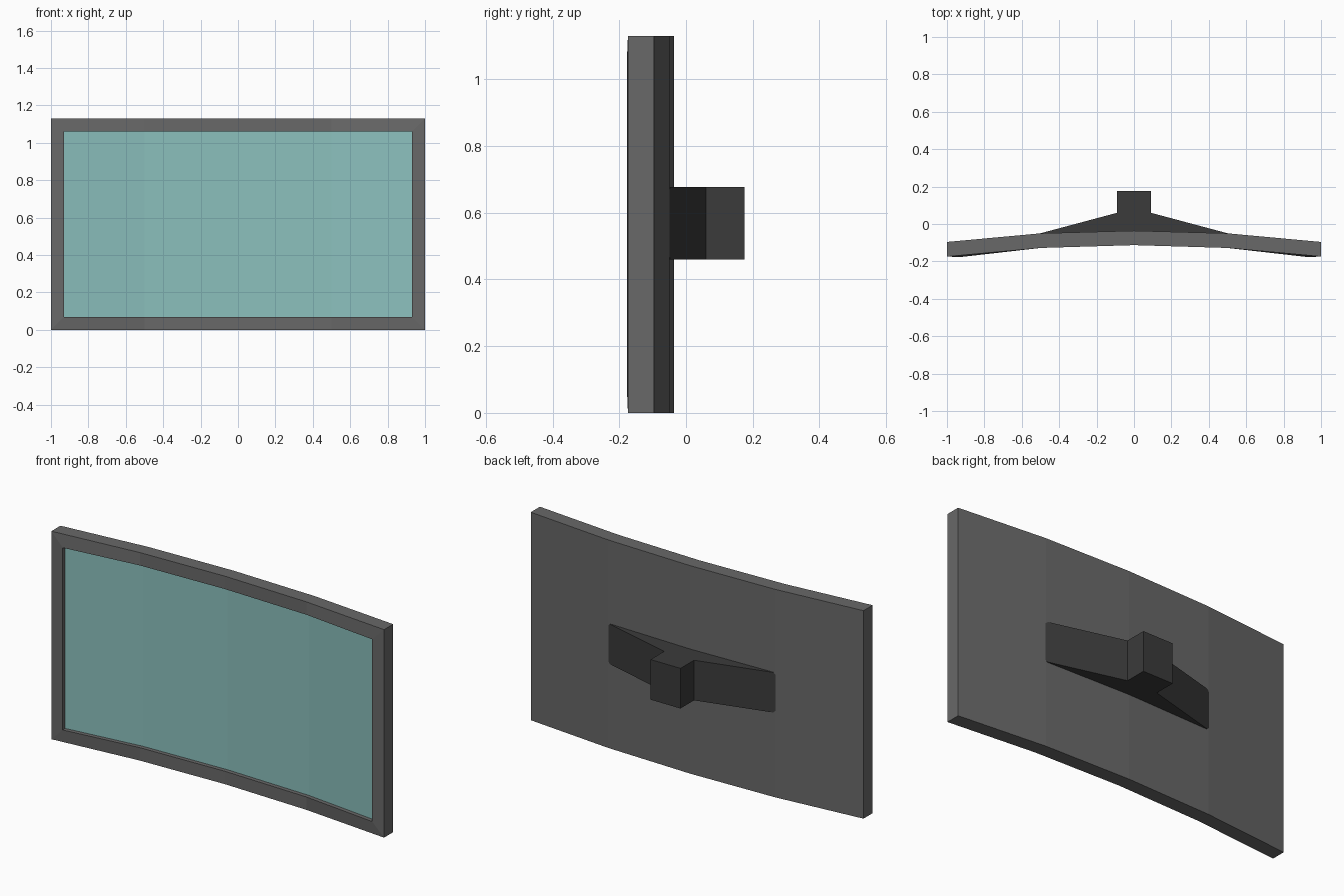
import bpy, bmesh

if "Cube" in bpy.data.objects:
    bpy.data.objects.remove(bpy.data.objects["Cube"])


def material(name, rgb):
    m = bpy.data.materials.new(name)
    m.diffuse_color = (*rgb, 1)
    m.use_nodes = True
    m.node_tree.nodes["Principled BSDF"].inputs["Base Color"].default_value = m.diffuse_color
    return m


def add_object(name, bm, mat, fix_normals=True):
    if fix_normals:
        bmesh.ops.recalc_face_normals(bm, faces=bm.faces)
    mesh = bpy.data.meshes.new(name)
    bm.to_mesh(mesh)
    bm.free()
    mesh.materials.append(mat)
    ob = bpy.data.objects.new(name, mesh)
    bpy.context.collection.objects.link(ob)


frame_grey = material("frame grey", (0.14, 0.14, 0.14))
mount_grey = material("mount dark grey", (0.043, 0.043, 0.043))
screen_teal = material("screen teal", (0.26, 0.53, 0.51))


def ring(bm, half, ys, z0, z1):
    """Curved rectangular loop: along the bottom, then back along the top.
    ys = depth at the centre, at the bend and at the end."""
    pts = [(-half, ys[2]), (-0.5, ys[1]), (0, ys[0]), (0.5, ys[1]), (half, ys[2])]
    low = [bm.verts.new((x, y, z0)) for x, y in pts]
    high = [bm.verts.new((x, y, z1)) for x, y in pts]
    return low + high[::-1]


def cap(bm, r):
    for i in range(4):
        bm.faces.new((r[i], r[i + 1], r[8 - i], r[9 - i]))


recess = (0.93, (-0.091, -0.106, -0.155), 0.07, 1.06)

# Curved frame: back panel, rim, bezel and inner lip
bm = bmesh.new()
rings = [
    ring(bm, 1.0, (-0.036, -0.05, -0.096), 0, 1.13),
    ring(bm, 1.0, (-0.113, -0.128, -0.174), 0, 1.13),
    ring(bm, 0.93, (-0.113, -0.128, -0.177), 0.07, 1.06),
    ring(bm, *recess),
]
for a, b in zip(rings, rings[1:]):
    for i in range(10):
        j = (i + 1) % 10
        bm.faces.new((a[i], a[j], b[j], b[i]))
cap(bm, rings[0])
add_object("frame", bm, frame_grey)

# Recessed screen, facing -y
bm = bmesh.new()
cap(bm, ring(bm, *recess))
add_object("screen", bm, screen_teal, fix_normals=False)

# Wall mount: tapered wings with clipped tips, plus a square stub
bm = bmesh.new()
for s in (-1, 1):
    for x, y, h in ((0.09, 0.06, 0.109), (0.49, -0.047, 0.109),
                    (0.505, -0.051, 0.095), (0.49, -0.06, 0.109)):
        for t in (-1, 1):
            bm.verts.new((s * x, y, 0.568 + t * h))
bmesh.ops.convex_hull(bm, input=bm.verts)
bmesh.ops.dissolve_limit(bm, angle_limit=0.01, verts=bm.verts, edges=bm.edges)
bm.normal_update()
back = max(bm.faces, key=lambda f: f.calc_center_median().y)
out = bmesh.ops.extrude_discrete_faces(bm, faces=[back])["faces"]
bmesh.ops.translate(bm, verts=out[0].verts, vec=(0, 0.116, 0))
add_object("wall_mount", bm, mount_grey)
